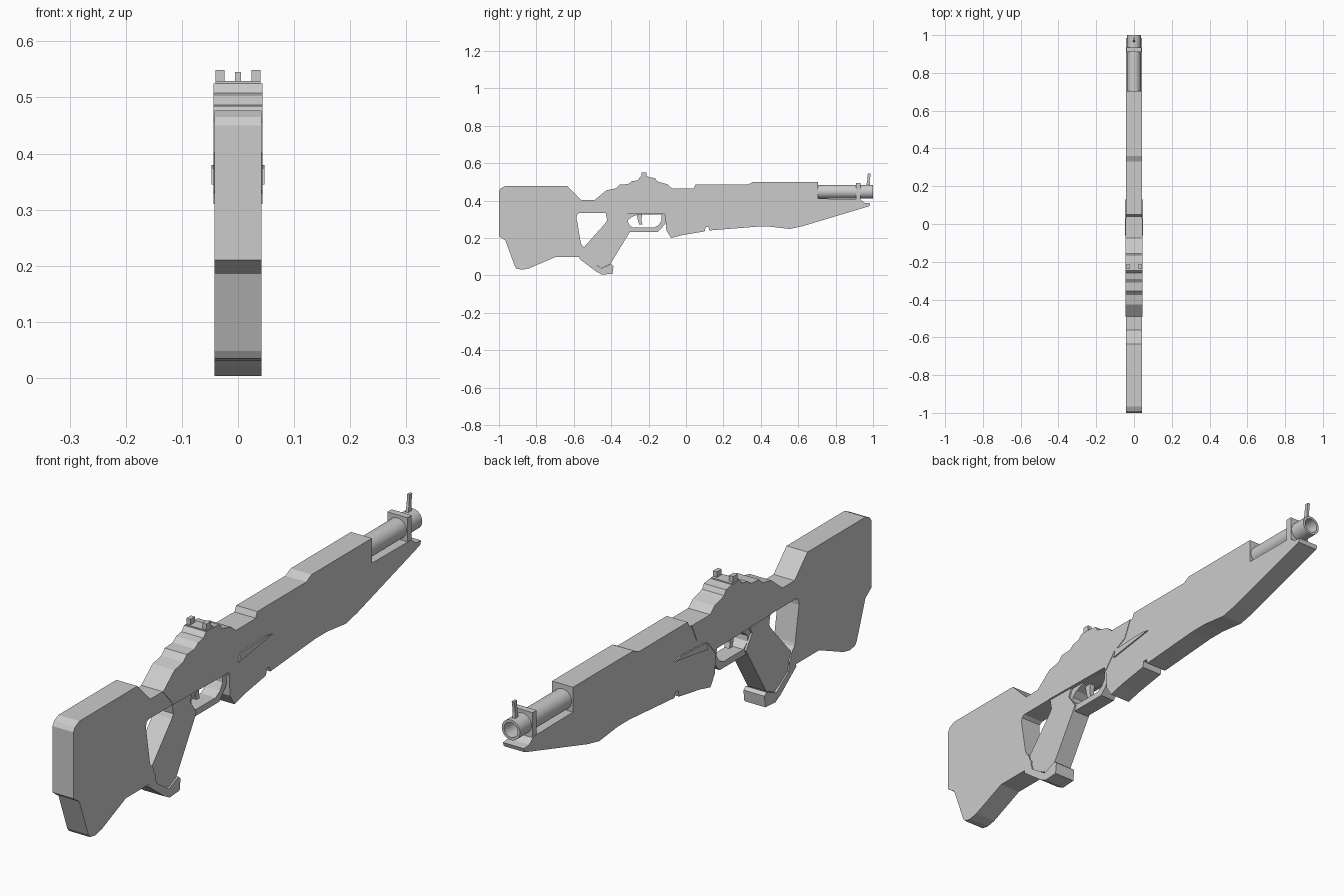
import bpy, bmesh, math
from mathutils import Matrix

if "Cube" in bpy.data.objects:
    bpy.data.objects.remove(bpy.data.objects["Cube"])


def plate(name, half, outline, holes=(), x=0.0, bevel=0.0):
    """Extrude a (y, z) side profile, with optional holes, across x."""
    cu = bpy.data.curves.new(name, 'CURVE')
    cu.dimensions = '2D'
    cu.fill_mode = 'BOTH'
    cu.extrude = half
    for pts in (outline, *holes):
        sp = cu.splines.new('POLY')
        sp.points.add(len(pts) - 1)
        for p, (a, b) in zip(sp.points, pts):
            p.co = (a, b, 0, 1)
        sp.use_cyclic_u = True
    ob = bpy.data.objects.new(name, cu)
    bpy.context.collection.objects.link(ob)
    ob.rotation_euler = (math.pi / 2, 0, math.pi / 2)
    ob.location.x = x
    bpy.ops.object.select_all(action='DESELECT')
    ob.select_set(True)
    bpy.context.view_layer.objects.active = ob
    bpy.ops.object.convert(target='MESH')
    ob = bpy.context.object
    bm = bmesh.new()
    bm.from_mesh(ob.data)
    bmesh.ops.remove_doubles(bm, verts=bm.verts, dist=1e-5)
    bmesh.ops.recalc_face_normals(bm, faces=bm.faces)
    bm.to_mesh(ob.data)
    bm.free()
    for poly in ob.data.polygons:
        poly.use_smooth = False
    return ob


def rect(y0, y1, z0, z1):
    return [(y0, z0), (y1, z0), (y1, z1), (y0, z1)]


# Butt stock with the thumbhole frame
plate("stock", 0.042, [
    (-1, .45), (-.99, .465), (-.965, .477), (-.634, .477), (-.56, .402), (-.43, .402),
    (-.43, .333), (-.57, .333), (-.583, .325), (-.585, .305), (-.563, .175), (-.55, .14),
    (-.53, .12), (-.54, .075), (-.57, .097), (-.70, .097), (-.84, .037), (-.875, .03),
    (-.905, .035), (-.915, .048), (-.965, .185), (-1, .21)])

# Receiver with stepped top rib
plate("receiver", 0.044, [
    (-.49, .402), (-.425, .455), (-.375, .465), (-.355, .485), (-.31, .488), (-.29, .503),
    (-.26, .508), (-.245, .525), (-.20, .525), (-.165, .52), (-.155, .503), (-.14, .498),
    (-.10, .487), (-.075, .465), (.03, .465), (0, .40), (-.06, .37), (-.11, .31),
    (-.115, .328), (-.43, .333)])

# Fore-end
plate("fore_end", 0.042, [
    (-.075, .465), (.04, .465), (.05, .485), (.33, .485), (.36, .50), (.705, .50),
    (.705, .41), (.93, .408), (.955, .388), (.985, .385), (.98, .37), (.62, .262),
    (.555, .248), (.45, .26), (.38, .26), (.125, .24), (.12, .258), (.105, .258),
    (.10, .235), (-.02, .215), (-.08, .20), (-.105, .24), (-.11, .31)])

# Grip and its base
plate("grip", 0.037, [
    (-.43, .334), (-.31, .334), (-.325, .30), (-.29, .25), (-.30, .232), (-.405, .06),
    (-.45, .04), (-.53, .08), (-.555, .14), (-.43, .28), (-.422, .295)])
plate("grip_base", 0.042, [
    (-.56, .165), (-.545, .15), (-.525, .085), (-.455, .037), (-.40, .06), (-.388, .05),
    (-.393, .008), (-.45, .004), (-.48, .02), (-.57, .088)])

# Trigger guard and trigger
plate("trigger_guard", 0.03,
      [(-.335, .334), (-.31, .232), (-.15, .232), (-.115, .27), (-.10, .30), (-.11, .334)],
      [[(-.29, .312), (-.31, .295), (-.308, .275), (-.285, .255), (-.17, .255),
        (-.145, .27), (-.13, .295), (-.13, .326), (-.255, .326)]])
plate("trigger", 0.01, [(-.265, .335), (-.235, .335), (-.238, .29), (-.232, .272),
                        (-.25, .272), (-.256, .29)])

# Raised side wedges
for s in (-1, 1):
    ob = plate("side_ridge", 0.004, [(-.06, .345), (.13, .374), (.10, .38), (-.05, .374)],
               x=s * 0.043)

# Barrel: open tube with a closed bore floor
N = 32
bm = bmesh.new()
rings = []
for y, r in ((.69, .0365), (1.0, .0365), (1.0, .027), (.86, .027)):
    rings.append([bm.verts.new((r * math.cos(2 * math.pi * i / N), y,
                                .447 + r * math.sin(2 * math.pi * i / N))) for i in range(N)])
for a, b in zip(rings, rings[1:]):
    for i in range(N):
        j = (i + 1) % N
        bm.faces.new((a[i], a[j], b[j], b[i]))
bm.faces.new(rings[0])
bm.faces.new(rings[-1])
bmesh.ops.recalc_face_normals(bm, faces=bm.faces)
me = bpy.data.meshes.new("barrel")
bm.to_mesh(me)
bm.free()
barrel = bpy.data.objects.new("barrel", me)
bpy.context.collection.objects.link(barrel)
bpy.ops.object.select_all(action='DESELECT')
barrel.select_set(True)
bpy.context.view_layer.objects.active = barrel
bpy.ops.object.shade_smooth_by_angle(angle=math.radians(35))

# Barrel band and front sight blade
plate("barrel_band", 0.04, rect(.91, .934, .395, .495))
plate("front_sight", 0.005, [(.962, .475), (.985, .475), (.982, .505), (.988, .545),
                             (.972, .545), (.97, .51)])

# Rear sight: base and two ears
plate("rear_sight_base", 0.04, rect(-.243, -.2, .515, .529))
for s in (-1, 1):
    plate("rear_sight_ear", 0.008, rect(-.238, -.212, .52, .549), x=s * 0.032)
